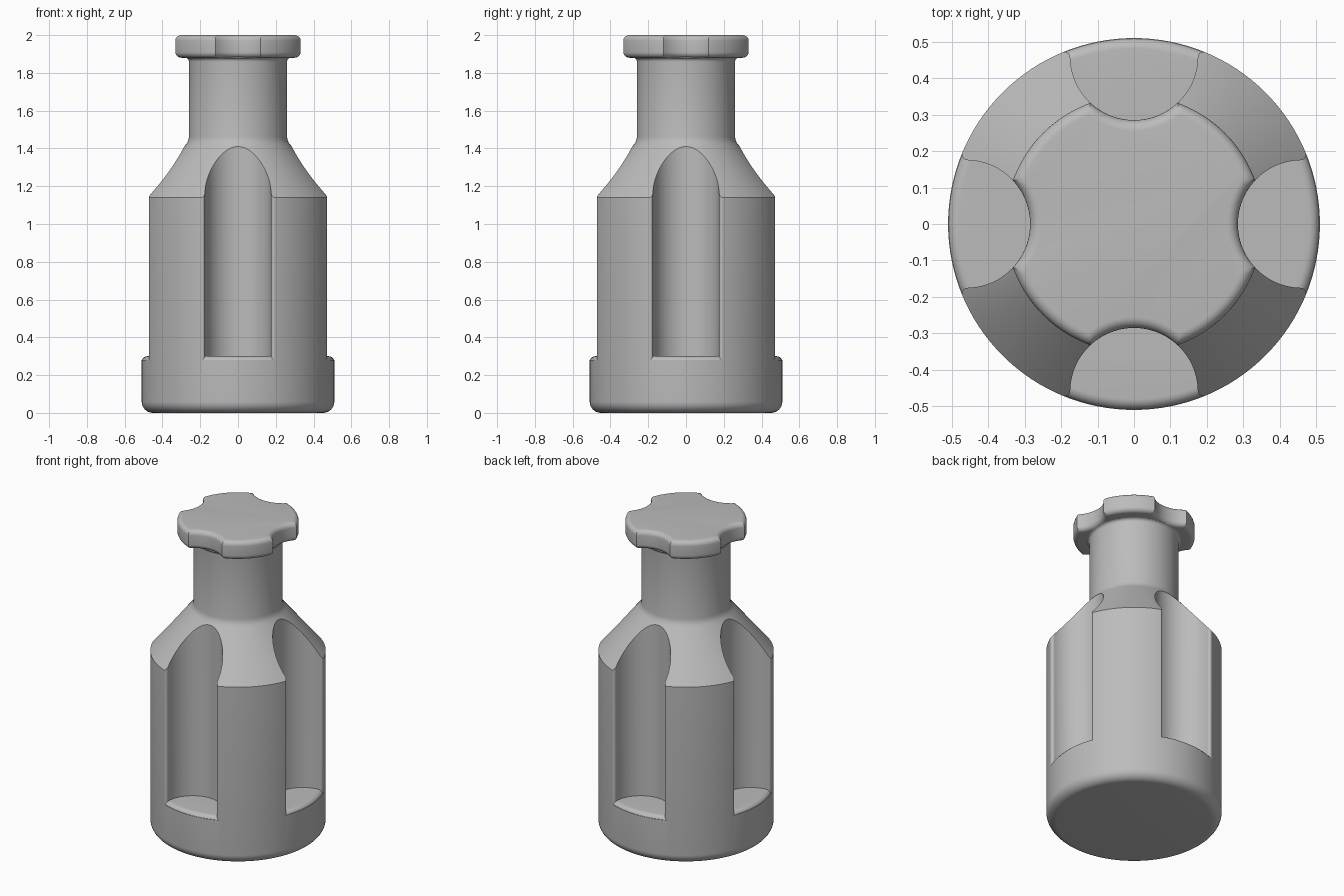
import bpy, bmesh, math
from math import sin, cos, pi, radians

cube = bpy.data.objects.get("Cube")
if cube:
    bpy.data.objects.remove(cube, do_unlink=True)

BODY_R, HEAD_R = 0.51, 0.353       # outer radii
FLUTE_C, FLUTE_R = 0.46, 0.175     # flute axis distance and radius
FILLET = 0.015                     # rounding of the flute edges

grey = bpy.data.materials.new("plain grey")
grey.use_nodes = True
COLOUR = (0.5, 0.5, 0.5, 1)
grey.diffuse_color = COLOUR
grey.node_tree.nodes["Principled BSDF"].inputs["Base Color"].default_value = COLOUR


def arc(cx, cy, r, start, end, n):
    angles = [radians(start + (end - start) * i / n) for i in range(n + 1)]
    return [(cx + r * cos(a), cy + r * sin(a)) for a in angles]


def loft(name, rings):
    """Skin a stack of equal closed rings and cap both ends."""
    bm = bmesh.new()
    rows = [[bm.verts.new(p) for p in ring] for ring in rings]
    n = len(rows[0])
    for low, high in zip(rows, rows[1:]):
        for i in range(n):
            j = (i + 1) % n
            bm.faces.new((low[i], low[j], high[j], high[i]))
    bm.faces.new(rows[0][::-1])
    bm.faces.new(rows[-1])
    bmesh.ops.recalc_face_normals(bm, faces=bm.faces)
    mesh = bpy.data.meshes.new(name)
    bm.to_mesh(mesh)
    bm.free()
    mesh.materials.append(grey)
    obj = bpy.data.objects.new(name, mesh)
    bpy.context.collection.objects.link(obj)
    return obj


def lathe(name, profile, steps=128):
    return loft(name, [[(r * cos(2 * pi * i / steps), r * sin(2 * pi * i / steps), z)
                        for i in range(steps)] for r, z in profile])


def activate(obj):
    bpy.ops.object.select_all(action='DESELECT')
    obj.select_set(True)
    bpy.context.view_layer.objects.active = obj


def cut(obj, tool):
    mod = obj.modifiers.new("cut", 'BOOLEAN')
    mod.operation, mod.solver, mod.object = 'DIFFERENCE', 'EXACT', tool
    activate(obj)
    bpy.ops.object.modifier_apply(modifier=mod.name)


def smooth(obj):
    activate(obj)
    bpy.ops.object.shade_smooth_by_angle(angle=radians(32))


# Body: rounded foot, straight wall, cone shoulder and neck
body = lathe("body", arc(BODY_R - 0.06, 0.06, 0.06, -90, 0, 8) + [
    (BODY_R, 1.14), (0.285, 1.41), (0.272, 1.426), (0.264, 1.44), (0.26, 1.46)]
    + arc(0.28, 1.86, 0.02, 180, 105, 5) + [(0.25, 1.9)])

# Flute floor with a rounded outer rim
floor = lathe("flute_floor_helper", [(0.7, 0.0), (0.7, 0.2)]
              + arc(BODY_R - 0.03, 0.27, 0.03, 20, 90, 7))
floor.hide_render = True

# Flute section: round channel whose lips roll over into the wall
d = BODY_R - FILLET
a = math.acos((d * d + FLUTE_C ** 2 - (FLUTE_R + FILLET) ** 2) / (2 * d * FLUTE_C))
lip_x, lip_y = d * cos(a), d * sin(a)
meet = math.degrees(math.atan2(lip_y, lip_x - FLUTE_C))
half = arc(FLUTE_C, 0, FLUTE_R, 180, meet, 24)
half += arc(lip_x, lip_y, FILLET, meet - 180, math.degrees(a) - 12, 8)[1:]
half += [(0.62, lip_y + 0.01)]
section = half + [(x, -y) for x, y in half[:0:-1]]

for k in range(4):
    t = k * pi / 2
    turned = [(x * cos(t) - y * sin(t), x * sin(t) + y * cos(t)) for x, y in section]
    cutter = loft("flute_cutter", [[(x, y, z) for x, y in turned] for z in (0.1, 1.7)])
    cutter.hide_render = True
    cut(cutter, floor)
    cut(body, cutter)
    bpy.data.objects.remove(cutter, do_unlink=True)
bpy.data.objects.remove(floor, do_unlink=True)
smooth(body)


# Head: scalloped disc with rounded rims
def head_ring(inset, z):
    big, notch = HEAD_R - inset, FLUTE_R + inset
    corner = math.acos((big ** 2 + FLUTE_C ** 2 - notch ** 2) / (2 * big * FLUTE_C))
    ring = []
    for k in range(4):
        for i in range(24):
            b = corner * (i / 12 - 1)
            r = FLUTE_C * cos(b) - math.sqrt(notch ** 2 - (FLUTE_C * sin(b)) ** 2)
            ring.append((r, b + k * pi / 2))
        for i in range(20):
            ring.append((big, corner + (pi / 2 - 2 * corner) * i / 20 + k * pi / 2))
    return [(r * cos(b), r * sin(b), z) for r, b in ring]


R = 0.03
rim = arc(-R, 1.88 + R, R, -90, 0, 7) + arc(-R, 2 - R, R, 0, 90, 7)
head = loft("head", [head_ring(-x, z) for x, z in rim])
smooth(head)
